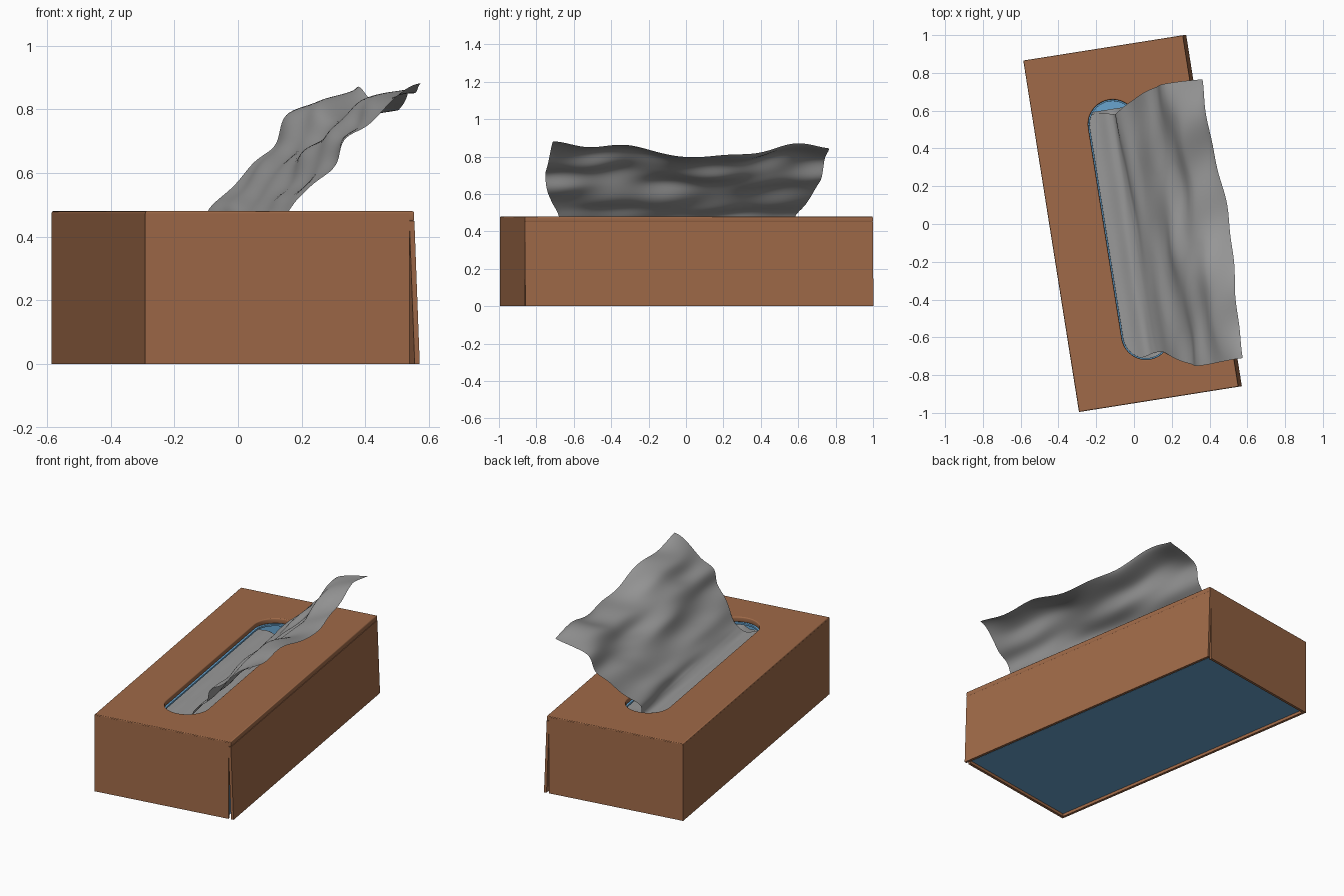
import bpy, bmesh, math

if "Cube" in bpy.data.objects:
    bpy.data.objects.remove(bpy.data.objects["Cube"])

ANGLE, CENTRE = math.radians(9), (-0.016, 0.002, 0.0)
HU, HV, T = 0.428, 0.942, 0.016         # half width, half length, leather thickness
SLOT = (-0.013, -0.03, 0.565, 0.13)     # centre u, centre v, half straight, radius


def material(name, rgb):
    m = bpy.data.materials.new(name)
    m.diffuse_color = (*rgb, 1)
    m.use_nodes = True
    m.node_tree.nodes["Principled BSDF"].inputs["Base Color"].default_value = m.diffuse_color
    return m


LEATHER = material("brown leather", (0.35, 0.144, 0.065))
BLUE = material("blue card", (0.14, 0.37, 0.62))
PAPER = material("grey tissue", (0.32, 0.32, 0.32))


def place(ob, mat):
    ob.data.materials.clear()
    ob.data.materials.append(mat)
    ob.rotation_euler[2] = ANGLE
    ob.location = CENTRE
    return ob


def mesh_object(name, bm, mat):
    bmesh.ops.recalc_face_normals(bm, faces=bm.faces)
    me = bpy.data.meshes.new(name)
    bm.to_mesh(me)
    bm.free()
    ob = bpy.data.objects.new(name, me)
    bpy.context.collection.objects.link(ob)
    return place(ob, mat)


def box(name, lo, hi, mat, flare=0.0, open_top=False):
    bm = bmesh.new()
    bmesh.ops.create_cube(bm, size=1)
    for v in bm.verts:
        low = v.co.z < 0
        v.co = [lo[i] + (v.co[i] + 0.5) * (hi[i] - lo[i]) for i in range(3)]
        if low:
            v.co.x += flare
    if open_top:
        top = [f for f in bm.faces if f.calc_center_median().z > hi[2] - 1e-4]
        bmesh.ops.delete(bm, geom=top, context='FACES')
    return mesh_object(name, bm, mat)


def stadium(radius):
    u, v, h, _ = SLOT
    pts = []
    for k in range(2):
        for i in range(21):
            a = math.pi * (k + i / 20)
            pts.append((u + radius * math.cos(a),
                        v + (h if k == 0 else -h) + radius * math.sin(a)))
    return pts


def slotted_plate(name, hu, hv, radius, z0, z1, bevel, mat):
    """Rectangle with a rounded slot, as a filled and bevelled 2D curve."""
    cu = bpy.data.curves.new(name, 'CURVE')
    cu.dimensions, cu.fill_mode = '2D', 'BOTH'
    cu.extrude = (z1 - z0) / 2 - bevel
    cu.bevel_depth, cu.bevel_resolution, cu.offset = bevel, 2, -bevel
    for pts in ([(-hu, -hv), (hu, -hv), (hu, hv), (-hu, hv)], stadium(radius)):
        sp = cu.splines.new('POLY')
        sp.points.add(len(pts) - 1)
        for p, (x, y) in zip(sp.points, pts):
            p.co = (x, y, 0, 1)
        sp.use_cyclic_u = True
    ob = bpy.data.objects.new(name, cu)
    bpy.context.collection.objects.link(ob)
    bpy.ops.object.select_all(action='DESELECT')
    ob.select_set(True)
    bpy.context.view_layer.objects.active = ob
    bpy.ops.object.convert(target='MESH')
    ob = bpy.context.object
    for v in ob.data.vertices:
        v.co.z += (z0 + z1) / 2
    return place(ob, mat)


def sheet(name, nt, nv, point, mat):
    """Grid of points; point(t, s) takes t in 0..1 and s in -1..1."""
    bm = bmesh.new()
    rows = [[bm.verts.new(point(i / nt, 2 * j / nv - 1)) for j in range(nv + 1)]
            for i in range(nt + 1)]
    for a, b in zip(rows, rows[1:]):
        for j in range(nv):
            bm.faces.new((a[j], a[j + 1], b[j + 1], b[j]))
    return mesh_object(name, bm, mat)


# Leather cover: slotted lid, three closed panels and a right panel flaring open
slotted_plate("cover_lid", HU - 0.0005, HV - 0.0005, SLOT[3], 0.448, 0.48, 0.006, LEATHER)
box("cover_left_panel", (-HU, -HV + T, 0), (-HU + T, HV - T, 0.473), LEATHER)
box("cover_right_panel", (HU - T, -HV, 0), (HU, HV, 0.449), LEATHER, flare=0.017)
for s, name in ((-1, "cover_front_panel"), (1, "cover_back_panel")):
    a, b = sorted((s * HV, s * (HV - T)))
    box(name, (-HU, a, 0), (HU - T, b, 0.473), LEATHER)

# Blue card box inside the cover
IU, IV = HU - T - 0.004, HV - T - 0.004
box("inner_box", (-IU, -IV, 0.015), (IU, IV, 0.44), BLUE, open_top=True)
slotted_plate("inner_box_top", IU, IV, SLOT[3] - 0.008, 0.436, 0.447, 0.001, BLUE)


# Next tissue lying rumpled under the slot
def lying(t, s):
    u, v = -0.19 + 0.37 * t, -0.085 + 0.70 * s
    end = max(0.0, abs(s) - 0.8) / 0.2
    return (u, v, 0.395 + 0.006 * math.sin(30 * u + 5 * v)
            + 0.018 * end * math.sin(38 * u + 9 * v))


sheet("next_tissue", 24, 60, lying, PAPER)

# Pulled-out tissue: profile (u, z, half width) swept along the slot
PROFILE = [(-0.19, 0.41, 0.66), (-0.10, 0.42, 0.66), (-0.03, 0.405, 0.65),
           (0.01, 0.425, 0.64), (0.042, 0.48, 0.645), (0.105, 0.55, 0.69),
           (0.195, 0.645, 0.735), (0.265, 0.735, 0.75), (0.355, 0.81, 0.75),
           (0.485, 0.86, 0.745)]


def spline(t):
    n = len(PROFILE) - 1
    i = min(int(t * n), n - 1)
    f = t * n - i
    p = [PROFILE[min(max(i + k, 0), n)] for k in (-1, 0, 1, 2)]
    return [0.5 * (2 * b + (c - a) * f + (2 * a - 5 * b + 4 * c - d) * f * f
                   + (3 * b - a - 3 * c + d) * f ** 3) for a, b, c, d in zip(*p)]


def pulled(t, s):
    u, z, half = spline(t)
    up = max(0.0, (t - 0.35) / 0.65)               # 0 in the slot, 1 at the free edge
    v = -0.055 + s * half + 0.01 * up * math.sin(9 * t)
    # broad folds along the slot, plus finer creases
    fold = (0.009 * math.sin(30 * t + 2.2 * v) + 0.009 * math.sin(6 * v + 12 * t)
            + 0.004 * math.sin(19 * v - 22 * t + 1) + 0.003 * math.sin(47 * t - 7 * v))
    dip = -0.06 * up * math.exp(-((v - 0.08) / 0.28) ** 2)
    w = min(1.0, up * 2.0) + 0.15
    lean = -0.045 * v * math.exp(-((t - 0.5) / 0.14) ** 2)
    return (u - 0.75 * fold * w - 0.35 * dip + lean, v,
            z + 0.65 * fold * w + dip + 0.012 * up ** 3 * math.sin(14 * v + 0.5))


sheet("pulled_tissue", 80, 120, pulled, PAPER)

# Smooth shading with sharp edges kept
bpy.ops.object.select_all(action='DESELECT')
for ob in bpy.context.collection.objects:
    ob.select_set(True)
    bpy.context.view_layer.objects.active = ob
bpy.ops.object.shade_smooth_by_angle(angle=math.radians(35))
